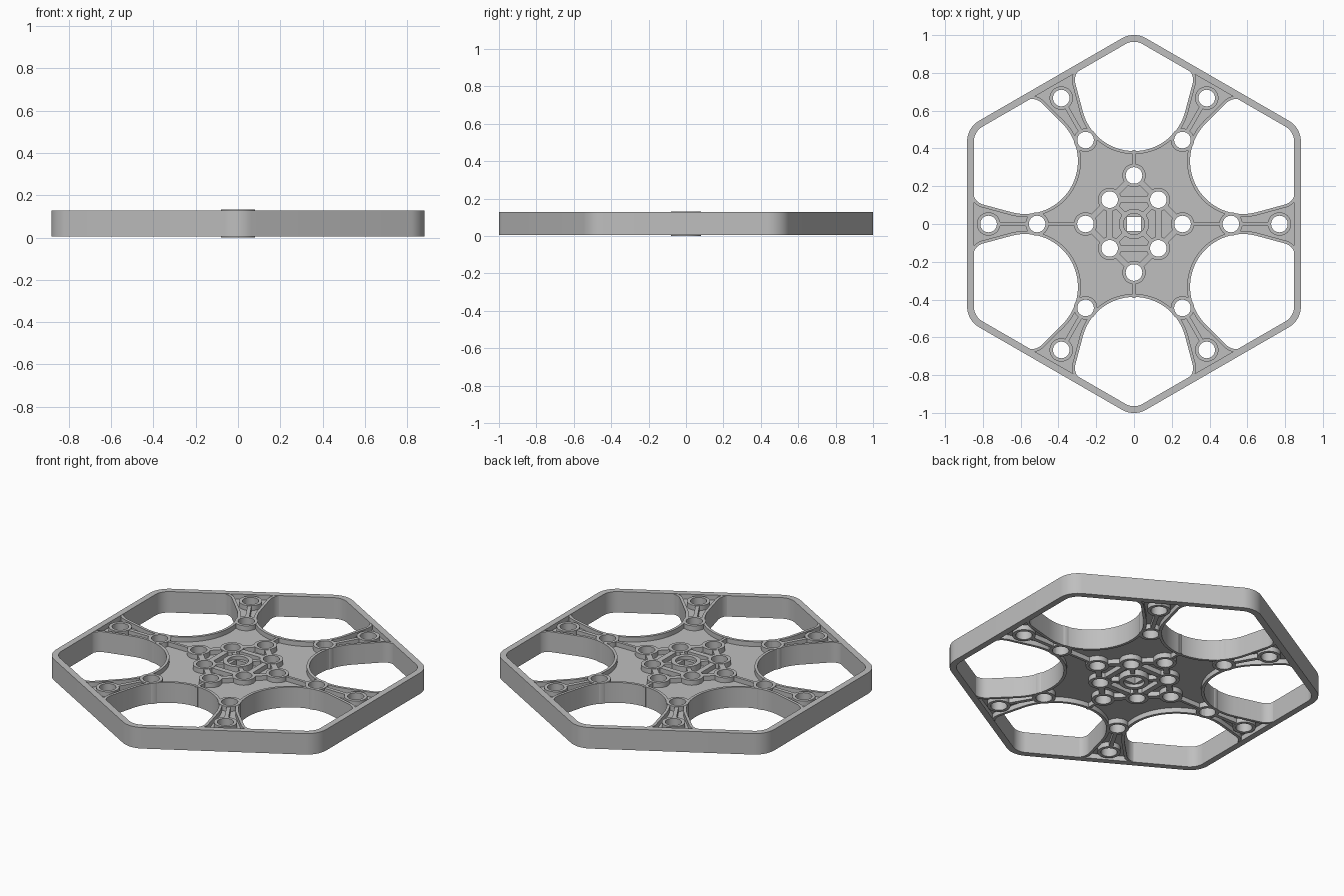
import bpy, bmesh, math
from math import cos, sin, radians

if "Cube" in bpy.data.objects:
    bpy.data.objects.remove(bpy.data.objects["Cube"])

MID = 0.066   # the part is symmetric about this height
grey = bpy.data.materials.new("light_grey")
grey.diffuse_color = (0.52, 0.52, 0.52, 1)
grey.use_nodes = True
grey.node_tree.nodes["Principled BSDF"].inputs["Base Color"].default_value = grey.diffuse_color


def polar(d, deg):
    return (d * cos(radians(deg)), d * sin(radians(deg)))


def arc(c, r, a0, a1, n):
    pts = []
    for i in range(n + 1):
        p = polar(r, a0 + (a1 - a0) * i / n)
        pts.append((c[0] + p[0], c[1] + p[1]))
    return pts


def circle(c, r, n=32):
    return arc(c, r, 0, 360, n)[:-1]


def turn(pts, deg):
    c, s = cos(radians(deg)), sin(radians(deg))
    return [(x * c - y * s, x * s + y * c) for x, y in pts]


def slab(name, loops, half):
    """Extrude nested closed outlines (inner ones become holes)."""
    cu = bpy.data.curves.new(name, 'CURVE')
    cu.dimensions = '2D'
    cu.fill_mode = 'BOTH'
    cu.extrude = half
    for pts in loops:
        s = cu.splines.new('POLY')
        s.points.add(len(pts) - 1)
        for p, (x, y) in zip(s.points, pts):
            p.co = (x, y, 0, 1)
        s.use_cyclic_u = True
    ob = bpy.data.objects.new(name, cu)
    ob.location.z = MID
    bpy.context.collection.objects.link(ob)
    bpy.ops.object.select_all(action='DESELECT')
    ob.select_set(True)
    bpy.context.view_layer.objects.active = ob
    bpy.ops.object.convert(target='MESH')
    ob = bpy.context.object
    bm = bmesh.new()
    bm.from_mesh(ob.data)
    bmesh.ops.remove_doubles(bm, verts=bm.verts, dist=1e-5)
    bmesh.ops.recalc_face_normals(bm, faces=bm.faces)
    bm.to_mesh(ob.data)
    bm.free()
    ob.data.materials.clear()
    ob.data.materials.append(grey)
    bpy.ops.object.shade_smooth_by_angle(angle=radians(30))
    return ob


CORNER = 0.8735   # distance of the corner rounding centres


def hexagon(r):
    pts = []
    for k in range(6):
        a = 30 + 60 * k
        pts += arc(polar(CORNER, a), r, a - 30, a + 30, 10)
    return pts


def cutout(k, t=0.0):
    """Window outline, grown by t: big inner arc, rim fillet, hexagon corner."""
    half = arc(polar(0.666, 30), 0.28 + t, 210, 285, 16)
    half += arc((0.782, 0.171), 0.07 + t, 285, 360, 8)
    half += arc(polar(CORNER, 30), 0.0955 + t, 0, 30, 5)
    half = turn(half, -30)
    other = [(x, -y) for x, y in reversed(half[1:-1])]
    return turn(half + other, 30 + 60 * k)


def bar(a, b, half_width, trim=0.05):
    dx, dy = b[0] - a[0], b[1] - a[1]
    n = math.hypot(dx, dy)
    dx, dy = dx / n, dy / n
    a = (a[0] + dx * trim, a[1] + dy * trim)
    b = (b[0] - dx * trim, b[1] - dy * trim)
    w, h = -dy * half_width, dx * half_width
    return [(a[0] + w, a[1] + h), (a[0] - w, a[1] - h),
            (b[0] - w, b[1] - h), (b[0] + w, b[1] + h)]


# Hole positions: spokes, and the grid round the hub
spokes = [60 * k for k in range(6)]
spoke_holes = [polar(d, a) for a in spokes for d in (0.513, 0.77)]
diag = [polar(0.182, 45 + 90 * k) for k in range(4)]
axis = [polar(0.257, 90 * k) for k in range(4)]
holes = spoke_holes + diag + axis
square = [(0.037, 0.037), (-0.037, 0.037), (-0.037, -0.037), (0.037, -0.037)]
windows = [cutout(k) for k in range(6)]

# Outer rim
slab("outer_rim", [hexagon(0.127), hexagon(0.091)], 0.062)

# Thin web plate with windows and holes
slab("web_plate", [hexagon(0.1085), square] + windows
     + [circle(h, 0.044) for h in holes], 0.032)

# Raised lips round the windows
slab("window_lips", windows + [cutout(k, 0.016) for k in range(6)], 0.060)

# Bosses round the holes
slab("hole_bosses", [circle(h, r) for h in holes for r in (0.062, 0.044)], 0.061)

# Hub: tall ring with a lower core pierced by the square shaft hole
slab("hub_ring", [circle((0, 0), 0.08), circle((0, 0), 0.056)], 0.066)
slab("hub_core", [circle((0, 0), 0.06), square], 0.046)

# Ribs on the spokes and between the bosses
ribs = [bar(polar(0.513, a), polar(0.77, a), 0.011) for a in spokes]
for k in range(4):
    ribs.append(bar(axis[k], diag[k], 0.016))
    ribs.append(bar(axis[k], diag[k - 1], 0.016))
    ribs.append(bar(diag[k], diag[k - 1], 0.016))
    ribs.append(bar(polar(0.025, 45 + 90 * k), diag[k], 0.012))
    end = 0.513 if k % 2 == 0 else 0.442
    ribs.append(bar(axis[k], polar(end, 90 * k), 0.008))
slab("ribs", ribs, 0.059)
